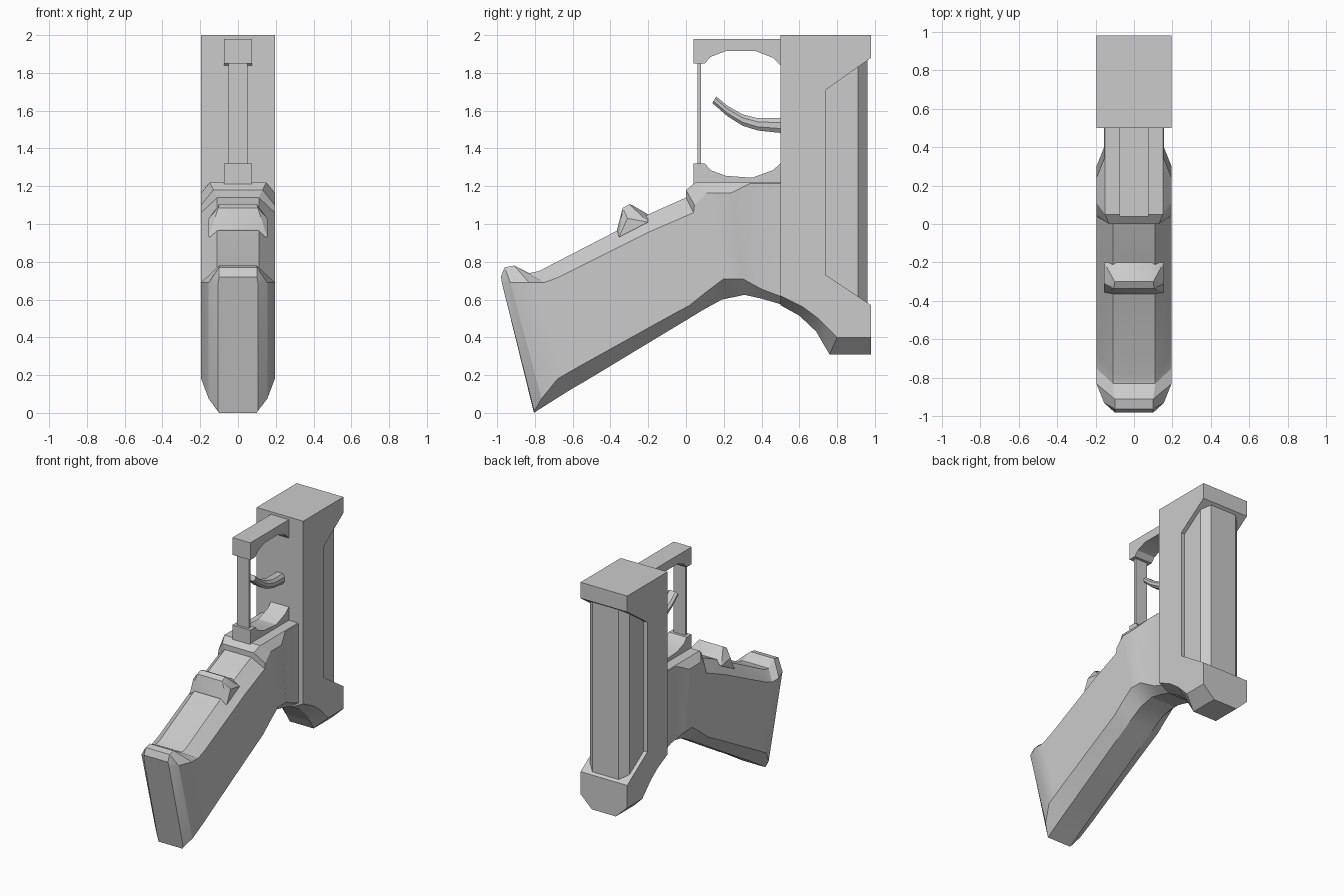
import bpy
import bmesh
from math import radians

cube = bpy.data.objects.get("Cube")
if cube:
    bpy.data.objects.remove(cube, do_unlink=True)

grey = bpy.data.materials.new("plain grey")
grey.use_nodes = True
grey.diffuse_color = (0.6, 0.6, 0.6, 1)
grey.node_tree.nodes["Principled BSDF"].inputs["Base Color"].default_value = (0.6, 0.6, 0.6, 1)


def finish(name, bm):
    """Clean the mesh, link it and smooth only its shallow edges."""
    bmesh.ops.remove_doubles(bm, verts=bm.verts, dist=0.0005)
    bmesh.ops.recalc_face_normals(bm, faces=bm.faces)
    mesh = bpy.data.meshes.new(name)
    bm.to_mesh(mesh)
    bm.free()
    mesh.materials.append(grey)
    obj = bpy.data.objects.new(name, mesh)
    bpy.context.collection.objects.link(obj)
    bpy.ops.object.select_all(action='DESELECT')
    obj.select_set(True)
    bpy.context.view_layer.objects.active = obj
    bpy.ops.object.shade_smooth_by_angle(angle=radians(22))
    return obj


def loft(name, rings):
    """Skin a row of closed rings and cap both ends."""
    bm = bmesh.new()
    rows = [[bm.verts.new(p) for p in ring] for ring in rings]
    n = len(rows[0])
    for a, b in zip(rows, rows[1:]):
        for i in range(n):
            j = (i + 1) % n
            bm.faces.new((a[i], a[j], b[j], b[i]))
    bm.faces.new(rows[0])
    bm.faces.new(rows[-1])
    return finish(name, bm)


def station(top, side_top, side_bottom, bottom, wt, w, wb):
    """Eight-sided symmetric ring from four (y, z) points and half widths."""
    half = [(wt, *top), (w, *side_top), (w, *side_bottom), (wb, *bottom)]
    return half + [(-x, y, z) for x, y, z in reversed(half)]


def prism(name, profile, w):
    """Extrude a (y, z) profile across x."""
    return loft(name, [[(x, y, z) for y, z in profile] for x in (-w, w)])


def hull(name, half):
    """Convex solid from points mirrored across x."""
    bm = bmesh.new()
    for x, y, z in half:
        for s in (-1, 1):
            bm.verts.new((s * x, y, z))
    res = bmesh.ops.convex_hull(bm, input=bm.verts)
    junk = [g for g in res["geom_interior"] if isinstance(g, bmesh.types.BMVert)]
    bmesh.ops.delete(bm, geom=junk, context='VERTS')
    return finish(name, bm)


# Grip with rounded butt, flared tang and narrowed neck
W = 0.195
loft("grip", [station(*s, 0.1) for s in (
    ((-.98, .72), (-.975, .69), (-.803, .01), (-.805, 0), .1, .105),
    ((-.96, .77), (-.93, .69), (-.765, .075), (-.79, .01), .1, .155),
    ((-.91, .78), (-.83, .69), (-.68, .18), (-.68, .08), .1, W),
    ((-.83, .74), (-.75, .69), (-.62, .215), (-.6, .13), .11, W),
    ((-.78, .75), (-.67, .72), (-.55, .255), (-.53, .17), .11, W),
    ((-.19, 1.055), (-.19, .96), (-.1, .505), (-.1, .43), .11, W),
    ((0, 1.14), (.04, 1.06), (.02, .57), (0, .49), .11, W),
    ((0, 1.18), (.045, 1.1), (.1, .635), (.09, .545), .13, W),
    ((.05, 1.22), (.11, 1.165), (.2, .71), (.19, .6), .15, W),
    ((.24, 1.22), (.24, 1.165), (.3, .71), (.31, .625), .15, W),
    ((.34, 1.22), (.34, 1.215), (.4, .655), (.4, .605), .15, .155),
    ((.52, 1.22), (.52, 1.215), (.52, .61), (.52, .57), .15, .155),
)])

# Raised catch on the grip spine
hull("grip_catch", [
    (.155, -.355, .93), (.155, -.2, 1.01), (.155, -.31, 1.03),
    (.1, -.365, .97), (.105, -.335, 1.085), (.1, -.3, 1.105),
    (.09, -.285, 1.1), (.09, -.2, 1.05)])

# Receiver: tall front slab running into the lower rear foot
loft("receiver", [station(t, t, s, b, W, W, .1) for t, s, b in (
    ((.5, 2), (.5, .62), (.5, .57)),
    ((.62, 2), (.62, .56), (.6, .515)),
    ((.7, 2), (.7, .5), (.69, .43)),
    ((.74, 2), (.74, .46), (.73, .36)),
    ((.74, .73), (.74, .46), (.73, .36)),
    ((.8, .69), (.8, .4), (.76, .31)),
    ((.98, .57), (.98, .4), (.98, .31)),
)])
prism("receiver_top_overhang", [(.74, 2), (.98, 2), (.98, 1.88), (.74, 1.71)], W)

# Inset column along the rear
column = [(-.165, .72), (-.165, .91), (-.11, .96), (.11, .96), (.165, .91), (.165, .72)]
loft("rear_column", [[(x, y, z) for x, y in column] for z in (.58, 1.87)])

# Trigger guard: two arms joined by a thin post
prism("guard_upper_arm", [
    (.04, 1.98), (.52, 1.98), (.52, 1.84), (.5, 1.84), (.46, 1.88), (.37, 1.915),
    (.21, 1.915), (.13, 1.885), (.1, 1.85), (.04, 1.85)], .075)
prism("guard_lower_arm", [
    (.04, 1.2), (.52, 1.2), (.52, 1.32), (.5, 1.32), (.46, 1.285), (.35, 1.245),
    (.21, 1.255), (.13, 1.285), (.1, 1.32), (.04, 1.32)], .075)
prism("guard_post", [(.06, 1.3), (.08, 1.3), (.08, 1.87), (.06, 1.87)], .05)

# Curved trigger with softened edges
blade = []
for top, bottom in (((.16, 1.675), (.14, 1.64)), ((.22, 1.625), (.22, 1.57)),
                    ((.3, 1.58), (.3, 1.52)), ((.38, 1.56), (.38, 1.495)),
                    ((.52, 1.56), (.52, 1.48))):
    upper = [t + (b - t) * .3 for t, b in zip(top, bottom)]
    lower = [t + (b - t) * .7 for t, b in zip(top, bottom)]
    blade.append(station(top, upper, lower, bottom, .025, .04, .025))
loft("trigger", blade)
